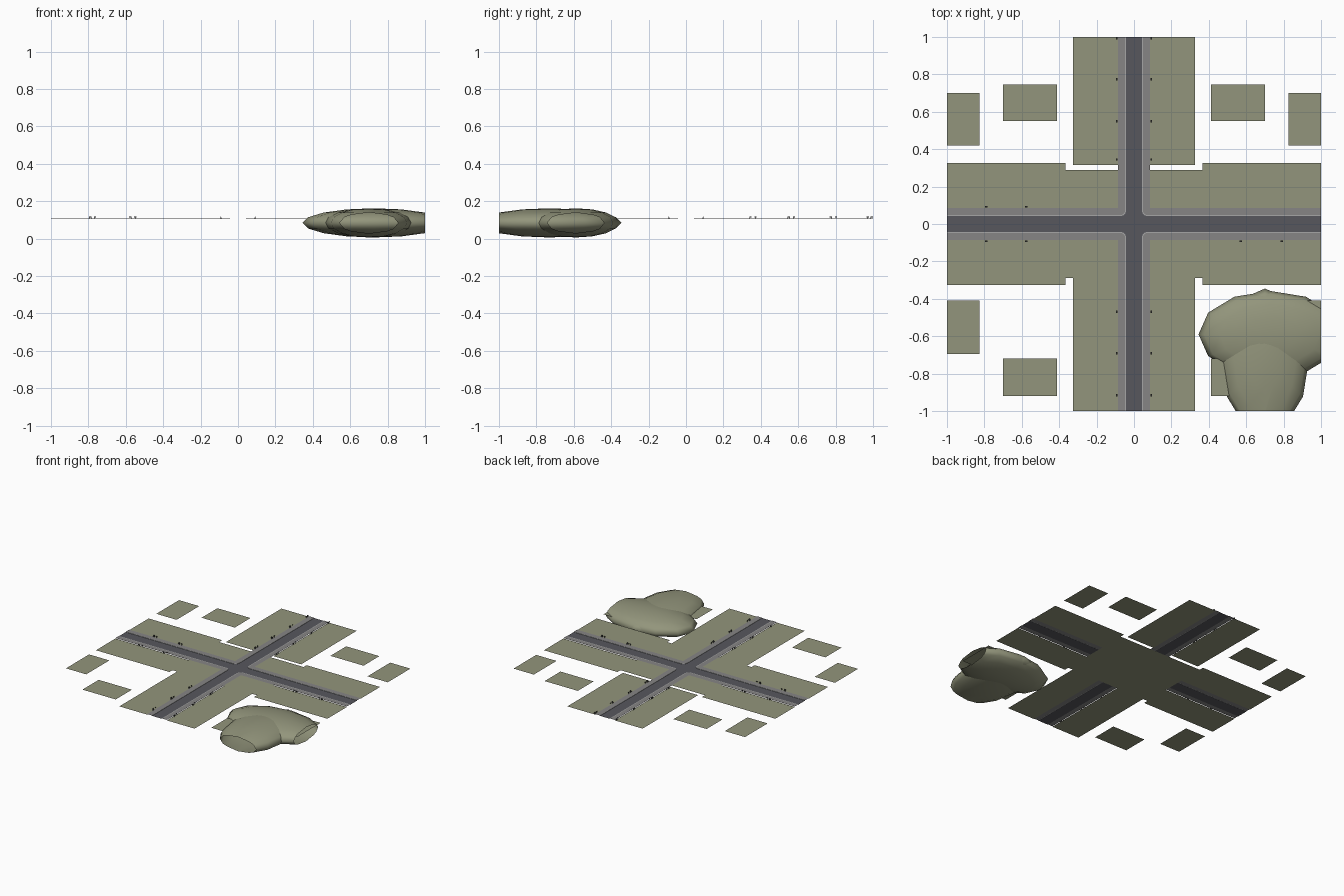
import bpy, bmesh, math
from mathutils import Vector

if "Cube" in bpy.data.objects:
    bpy.data.objects.remove(bpy.data.objects["Cube"])


def mat(name, r, g, b):
    m = bpy.data.materials.new(name)
    m.diffuse_color = (r, g, b, 1)
    m.use_nodes = True
    m.node_tree.nodes["Principled BSDF"].inputs["Base Color"].default_value = m.diffuse_color
    return m


GRASS = mat("grass", 0.29, 0.30, 0.20)
ROAD = mat("asphalt", 0.095, 0.097, 0.11)
PAVE = mat("paving", 0.24, 0.235, 0.235)
KERB = mat("kerb_stone", 0.38, 0.38, 0.38)
DARK = mat("dark_metal", 0.05, 0.05, 0.05)
Z_PLATE, Z_ROAD, Z_PAVE = 0.1045, 0.106, 0.1085


def finish(name, bm, material):
    me = bpy.data.meshes.new(name)
    bm.to_mesh(me)
    bm.free()
    me.materials.append(material)
    ob = bpy.data.objects.new(name, me)
    bpy.context.collection.objects.link(ob)
    return ob


def rects(name, boxes, z, material):
    """Flat rectangles given as (x0, x1, y0, y1)."""
    bm = bmesh.new()
    for x0, x1, y0, y1 in boxes:
        bm.faces.new([bm.verts.new((x, y, z)) for x, y in
                      ((x0, y0), (x1, y0), (x1, y1), (x0, y1))])
    return finish(name, bm, material)


def cuboid(bm, centre, size):
    vs = bmesh.ops.create_cube(bm, size=1)["verts"]
    bmesh.ops.scale(bm, vec=Vector(size), verts=vs)
    bmesh.ops.translate(bm, vec=Vector(centre), verts=vs)


# Ground: central plate, strips beside each arm, loose outer lots
W, E = 0.085, 0.325
rects("central_ground", [(-0.365, 0.365, -0.288, 0.288)], Z_PLATE, GRASS)
strips = []
for s in (-1, 1):
    a, b = sorted((s * W, s * E))
    strips += [(a, b, 0.315, 1), (a, b, -1, -0.288)]
    strips += [(0.365, 1, a, b), (-1, -0.365, a, b)]
rects("arm_ground", strips, Z_PLATE, GRASS)
# narrow side pieces filling the south arm up to the plate
lots = []
for x0, x1, n, s in ((0.825, 1, (0.42, 0.70), (-0.695, -0.41)),
                     (0.413, 0.70, (0.55, 0.745), (-0.92, -0.72))):
    for y in (n, s):
        lots += [(x0, x1, *y), (-x1, -x0, *y)]
rects("outer_lots", lots, Z_PLATE, GRASS)

# Crossing roads, with the corner squares under the rounded kerbs
H = 0.044
rects("roads", [(-H, H, -1, 1), (-1, -H, -H, H), (H, 1, -H, H)] +
      [(min(i * H, i * W), max(i * H, i * W), min(j * H, j * W), max(j * H, j * W))
       for i in (-1, 1) for j in (-1, 1)], Z_ROAD, ROAD)


# Pavements: one L-shaped strip per quadrant with a rounded inner corner
def corner_path(inner, radius):
    c = inner + radius
    arc = [(c - radius * math.cos(t), c - radius * math.sin(t))
           for t in (k * math.pi / 12 for k in range(7))]
    return [(inner, 1)] + arc + [(1, inner)]


def band(name, sx, sy, path_a, path_b, z, material, drop=0):
    bm = bmesh.new()
    va = [bm.verts.new((sx * x, sy * y, z)) for x, y in path_a]
    vb = [bm.verts.new((sx * x, sy * y, z)) for x, y in path_b]
    vd = [bm.verts.new((sx * x, sy * y, z - drop)) for x, y in path_a]
    for k in range(len(va) - 1):
        quad = [va[k], va[k + 1], vb[k + 1], vb[k]]
        bm.faces.new(quad if sx * sy > 0 else quad[::-1])
        if drop:
            quad = [vd[k], vd[k + 1], va[k + 1], va[k]]
            bm.faces.new(quad if sx * sy > 0 else quad[::-1])
    return finish(name, bm, material)


outer = [(W, 1)] + [(W, W)] * 7 + [(W, W)]
outer = [(W, 1)] + [(W, W + 0.0001 * (6 - k)) if k < 3 else (W + 0.0001 * k, W)
                    for k in range(7)] + [(1, W)]
for sx in (-1, 1):
    for sy in (-1, 1):
        band("kerb", sx, sy, corner_path(0.042, 0.032), corner_path(0.047, 0.028),
             Z_PAVE, KERB, drop=Z_PAVE - Z_ROAD)
        band("pavement", sx, sy, corner_path(0.047, 0.028), outer, Z_PAVE, PAVE)


# Street furniture: a tiny bench and a slim rail beside it
def furniture(pos, side, along_y, step):
    bm = bmesh.new()

    def part(d, off, z, length, width, height):
        a, b = pos + d, side * (0.091 + off)
        c = (b, a, z) if along_y else (a, b, z)
        s = (width, length, height) if along_y else (length, width, height)
        cuboid(bm, c, s)

    part(0, 0, 0.113, 0.013, 0.007, 0.002)
    part(0, 0.0035, 0.1155, 0.013, 0.0015, 0.006)
    for d in (-0.005, 0.005):
        part(d, 0, 0.109, 0.002, 0.006, 0.008)
    part(step, 0, 0.116, 0.012, 0.002, 0.004)
    part(step, 0, 0.110, 0.002, 0.002, 0.011)
    finish("bench_and_rail", bm, DARK)


for side in (-1, 1):
    for y in (0.345, 0.55, 0.775, -0.47, -0.69, -0.915):
        furniture(y, side, True, 0.027)
    furniture(0.992, side, True, -0.02)
    for x in (-0.79, -0.575):
        furniture(x, side, False, 0.025)
for x in (0.57, 0.79):
    furniture(x, -1, False, -0.025)


# Two crossing flattened mounds, cut open at the edge of the map
def mound(name, centre, radii):
    bm = bmesh.new()
    bmesh.ops.create_uvsphere(bm, u_segments=12, v_segments=8, radius=1)
    bmesh.ops.scale(bm, vec=Vector(radii), verts=bm.verts)
    bmesh.ops.translate(bm, vec=Vector(centre), verts=bm.verts)
    for co, no in (((1, 0, 0), (1, 0, 0)), ((0, -1, 0), (0, -1, 0))):
        bmesh.ops.bisect_plane(bm, geom=bm.verts[:] + bm.edges[:] + bm.faces[:],
                               plane_co=co, plane_no=no, clear_outer=True)
    for f in bm.faces:
        f.smooth = True
    finish(name, bm, GRASS)


mound("east_west_mound", (0.728, -0.59, 0.084), (0.383, 0.232, 0.078))
mound("north_south_mound", (0.70, -0.73, 0.084), (0.235, 0.385, 0.078))
